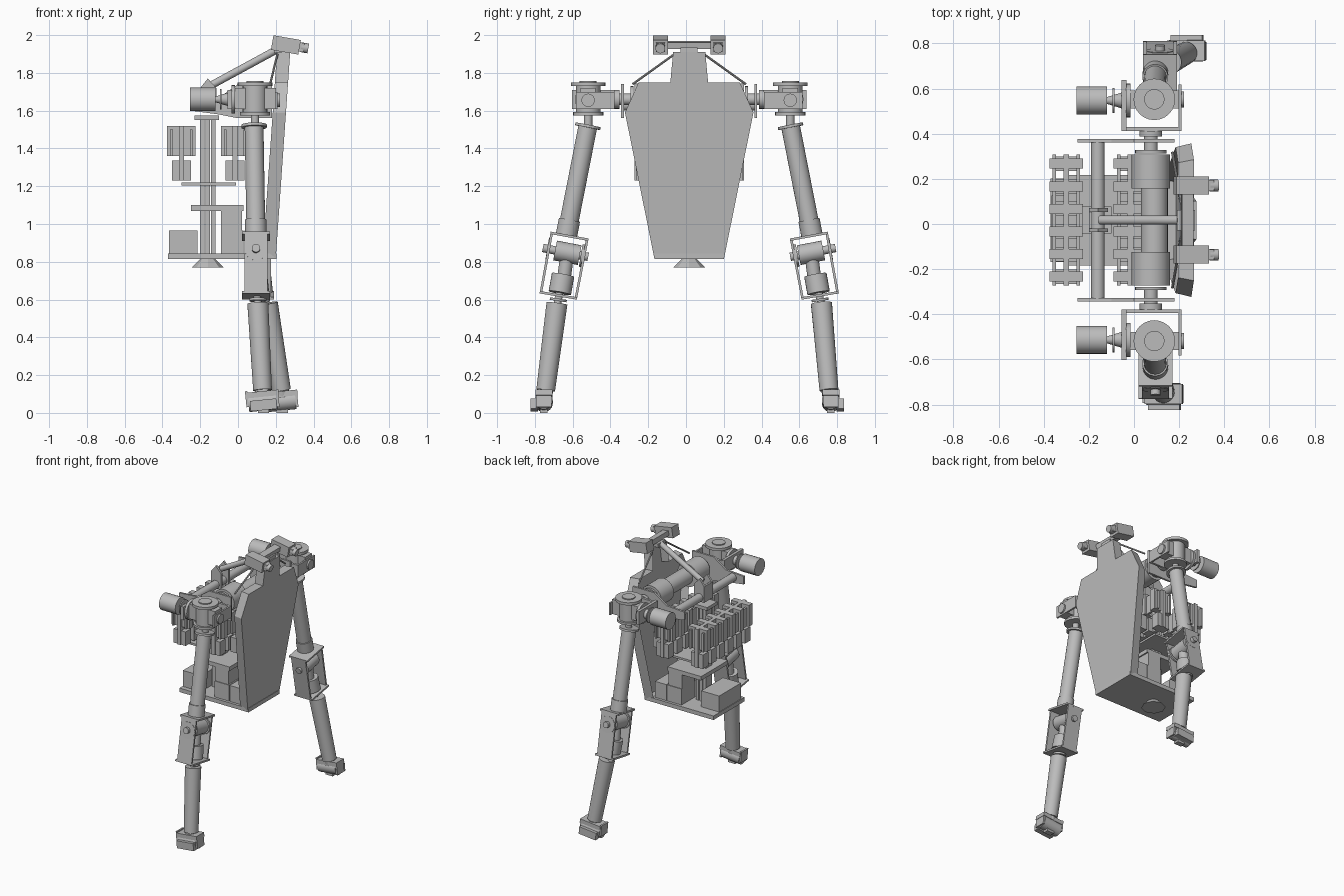
import bpy, bmesh, math
from mathutils import Vector

if "Cube" in bpy.data.objects:
    bpy.data.objects.remove(bpy.data.objects["Cube"])

grey = bpy.data.materials.new("machine_grey")
grey.use_nodes = True
COLOUR = (0.5, 0.5, 0.5, 1)
grey.diffuse_color = COLOUR
grey.node_tree.nodes["Principled BSDF"].inputs["Base Color"].default_value = COLOUR
C = 0.017  # sideways centre of the body


def finish(name, bm, smooth=False):
    bmesh.ops.recalc_face_normals(bm, faces=bm.faces)
    me = bpy.data.meshes.new(name)
    bm.to_mesh(me)
    bm.free()
    me.materials.append(grey)
    ob = bpy.data.objects.new(name, me)
    bpy.context.collection.objects.link(ob)
    if smooth:
        bpy.ops.object.select_all(action="DESELECT")
        ob.select_set(True)
        bpy.context.view_layer.objects.active = ob
        bpy.ops.object.shade_smooth_by_angle()
    return ob


def box(name, x, y, z, tilt=0):
    bm = bmesh.new()
    bmesh.ops.create_cube(bm, size=1)
    ob = finish(name, bm)
    ob.location = [sum(r) / 2 for r in (x, y, z)]
    ob.scale = [abs(r[1] - r[0]) for r in (x, y, z)]
    ob.rotation_euler.y = tilt
    return ob


def rod(name, p, q, r, r2=None, n=24):
    p, q = Vector(p), Vector(q)
    bm = bmesh.new()
    bmesh.ops.create_cone(bm, cap_ends=True, segments=n, radius1=r,
                          radius2=r if r2 is None else r2, depth=(q - p).length)
    ob = finish(name, bm, True)
    ob.location = (p + q) / 2
    ob.rotation_euler = (q - p).to_track_quat("Z", "Y").to_euler()
    return ob


def prism(name, pts, axis, lo, hi):
    """Extrude a flat outline along one axis."""
    def place(p, d):
        v = list(p)
        v.insert(axis, d)
        return v
    bm = bmesh.new()
    a = [bm.verts.new(place(p, lo)) for p in pts]
    b = [bm.verts.new(place(p, hi)) for p in pts]
    bm.faces.new(a)
    bm.faces.new(b)
    for i in range(len(pts)):
        j = (i + 1) % len(pts)
        bm.faces.new((a[i], a[j], b[j], b[i]))
    return finish(name, bm)


def strip(name, p, q, t, lo, hi):
    """Flat strip from p to q in the y-z plane, with depth along x."""
    p, q = Vector(p), Vector(q)
    d = (q - p).normalized() * t / 2
    n = Vector((-d.y, d.x))
    prism(name, [p - d + n, p - d - n, q + d - n, q + d + n], 0, lo, hi)


# Chest shell: leaning shield, hollow at the back
half = [(0.185, 0.82), (0.34, 1.59), (0.268, 1.75), (0.1, 1.75), (0.085, 1.91)]
outline = half + [(-y, z) for y, z in reversed(half)]
chest = prism("chest_shell", outline, 0, -0.07, 0)
bm = bmesh.new()
bm.from_mesh(chest.data)
bm.faces.ensure_lookup_table()
back = min(bm.faces, key=lambda f: f.calc_center_median().x)
for v in back.verts:
    v.co.y *= 0.95
bmesh.ops.inset_region(bm, faces=[back], thickness=0.015)
for v in back.verts:
    v.co.x += 0.055
for v in bm.verts:
    v.co.x += 0.2 + 0.07 * (v.co.z - 0.82)
    v.co.y += C
bm.to_mesh(chest.data)
bm.free()

# Base tray, underside flare, battery boxes and shelves
box("base_tray", (-0.37, 0.205), (C - 0.185, C + 0.185), (0.815, 0.845))
rod("base_flare", (-0.16, C, 0.77), (-0.16, C, 0.82), 0.085, 0.035, 8)
for i in (-1, 1):
    y = C + i * 0.085
    box("front_battery", (-0.09, 0.03), (y - 0.08, y + 0.08), (0.845, 0.965))
    box("middle_battery", (0.035, 0.13), (y - 0.08, y + 0.08), (0.845, 0.965))
    box("upper_battery", (-0.09, 0.02), (y - 0.075, y + 0.075), (0.965, 1.07))
box("rear_battery", (-0.365, -0.215), (C - 0.15, C + 0.11), (0.845, 0.965))
box("lower_shelf", (-0.25, 0.03), (C - 0.16, C + 0.16), (1.07, 1.1))
box("rack_shelf", (-0.3, -0.01), (C - 0.2, C + 0.2), (1.205, 1.22))
box("column_cap", (-0.23, -0.1), (C - 0.06, C + 0.06), (1.55, 1.575))

# Spine made of slim posts
for x in (-0.19, -0.16, -0.13):
    box("spine_post", (x - 0.012, x + 0.012), (C - 0.035, C + 0.035), (0.845, 1.56))

# Electronics racks behind and in front of the spine
for x in (-0.3, -0.015):
    box("rack_spine", (x - 0.013, x + 0.013), (C - 0.29, C + 0.29), (1.23, 1.52))
    for s in (-1, 1):
        box("rack_wall", *[(x + s * 0.045, x + s * 0.06), (C - 0.29, C + 0.29), (1.36, 1.5)])
    for i in range(6):
        y = C - 0.25 + i * 0.1
        box("rack_fin", (x - 0.075, x + 0.075), (y - 0.022, y + 0.022), (1.36, 1.52))
        box("rack_plug", (x - 0.05, x + 0.05), (y - 0.032, y + 0.032), (1.23, 1.335))
box("inner_module", (0.05, 0.135), (C - 0.18, C + 0.18), (1.23, 1.34))

# Cross bar, central drive and boom
rod("cross_bar", (-0.16, C - 0.35, 1.63), (-0.16, C + 0.35, 1.63), 0.03)
rod("central_drive", (0.09, C - 0.14, 1.65), (0.09, C + 0.14, 1.65), 0.06)
for s in (-1, 1):
    y = C + s * 0.045
    box("boom_clamp", (-0.2, -0.115), (y - 0.008, y + 0.008), (1.6, 1.72))
    prism("boom_ear", [(-0.2, 1.72), (-0.115, 1.72), (-0.16, 1.77)], 1, y - 0.008, y + 0.008)
box("boom_clamp_back", (-0.2, -0.185), (C - 0.05, C + 0.05), (1.6, 1.72))
rod("boom", (-0.15, C, 1.73), (0.2, C, 1.92), 0.02)

# Head: two cameras on a bar
TILT = 0.17
box("head_bar", (0.21, 0.26), (C - 0.12, C + 0.12), (1.93, 1.965), TILT)
box("head_mount", (0.19, 0.27), (C - 0.045, C + 0.045), (1.905, 1.935))
for s in (-1, 1):
    y = C + s * 0.153
    box("camera", (0.18, 0.327), (y - 0.04, y + 0.04), (1.909, 1.987), TILT)
    box("lens_collar", (0.32, 0.35), (y - 0.024, y + 0.024), (1.912, 1.96), TILT)
    rod("lens", (0.335, y, 1.936), (0.372, y, 1.929), 0.026)
    rod("head_stay", (0.21, C + s * 0.07, 1.905), (0.17, C + s * 0.3, 1.74), 0.006, n=8)

for s in (-1, 1):
    def Y(d):
        return C + s * d

    def span(a, b):
        return tuple(sorted((Y(a), Y(b))))

    # Shoulder drive inside the body
    rod("shoulder_drive", (0.075, Y(0.14), 1.66), (0.075, Y(0.29), 1.66), 0.085)
    rod("drive_flange", (0.075, Y(0.295), 1.66), (0.075, Y(0.31), 1.66), 0.07)
    rod("shoulder_axle", (0.075, Y(0.3), 1.66), (0.075, Y(0.4), 1.66), 0.03)
    rod("axle_collar", (0.075, Y(0.37), 1.66), (0.075, Y(0.395), 1.66), 0.05)
    prism("side_plate", [(-0.25, 1.6), (-0.1, 1.58), (0.0, 1.56), (0.18, 1.56), (0.18, 1.74),
                         (0.0, 1.74), (-0.1, 1.67), (-0.25, 1.66)], 1, *span(0.345, 0.36))

    # Shoulder yoke and its side motor
    box("yoke_web", (-0.055, 0.21), span(0.395, 0.412), (1.61, 1.7))
    box("yoke_rear_arm", (-0.055, -0.033), span(0.395, 0.62), (1.61, 1.71))
    box("yoke_front_arm", (0.197, 0.21), span(0.395, 0.6), (1.61, 1.7))
    rod("shoulder_motor", (-0.255, Y(0.53), 1.66), (-0.12, Y(0.53), 1.66), 0.062)
    rod("motor_disc", (-0.095, Y(0.53), 1.66), (-0.087, Y(0.53), 1.66), 0.055)
    rod("motor_cone", (-0.12, Y(0.53), 1.66), (-0.055, Y(0.53), 1.66), 0.015, 0.035)
    rod("yoke_bearing", (-0.035, Y(0.53), 1.66), (-0.015, Y(0.53), 1.66), 0.075)

    # Shoulder joint body
    joint = Vector((0.09, Y(0.535), 0))
    for name, a, b, r in (("joint_body", 1.59, 1.73, 0.065), ("joint_top", 1.73, 1.75, 0.092),
                          ("joint_cap", 1.745, 1.757, 0.045), ("joint_bottom", 1.575, 1.592, 0.08),
                          ("joint_neck", 1.5, 1.58, 0.022)):
        rod(name, joint + Vector((0, 0, a)), joint + Vector((0, 0, b)), r)
    box("joint_cross", (-0.02, 0.2), span(0.495, 0.575), (1.61, 1.72))
    rod("joint_pivot", (0.19, Y(0.535), 1.655), (0.222, Y(0.535), 1.655), 0.035)

    # Upper arm
    top, low = Vector((0.085, Y(0.535), 1.525)), Vector((0.095, Y(0.65), 0.94))
    rod("upper_arm", top, low, 0.05)
    rod("upper_arm_flange", top, top.lerp(low, 0.025), 0.068)
    rod("upper_arm_sleeve", top.lerp(low, 0.86), low, 0.057)

    # Elbow frame
    fx = 0.095 if s < 0 else 0.115
    a, b = (Y(0.54), 0.918), (Y(0.728), 0.952)
    c, d = (Y(0.785), 0.638), (Y(0.6), 0.607)
    for name, p, q, w in (("frame_top", a, b, 0.075), ("frame_outer", b, c, 0.06),
                          ("frame_bottom", c, d, 0.075), ("frame_inner", d, a, 0.06)):
        strip("elbow_" + name, p, q, 0.013, fx - w, fx + w)
    rod("elbow_motor", (fx, Y(0.58), 0.835), (fx, Y(0.71), 0.86), 0.053)
    rod("elbow_shaft", (fx, Y(0.535), 0.826), (fx, Y(0.775), 0.873), 0.022)
    for e in (0.562, 0.74):
        z = 0.835 + (e - 0.58) * 0.19
        rod("elbow_disc", (fx, Y(e), z), (fx, Y(e + 0.012), z + 0.002), 0.06)
    rod("elbow_link", (fx, Y(0.647), 0.83), (fx, Y(0.665), 0.7), 0.036)
    rod("wrist_drive", (fx, Y(0.668), 0.73), (fx + 0.01, Y(0.685), 0.635), 0.06)
    rod("wrist_neck", (fx + 0.005, Y(0.685), 0.64), (fx + 0.01, Y(0.7), 0.57), 0.02)
    rod("wrist_disc", (fx + 0.01, Y(0.692), 0.605), (fx + 0.01, Y(0.694), 0.592), 0.045)

    # Forearm: each one leans by its own amount
    wrist = Vector((0.105 if s < 0 else 0.155, Y(0.7), 0.58))
    hand = Vector((0.13 if s < 0 else 0.23, Y(0.76 if s < 0 else 0.74), 0.12))
    rod("forearm", wrist, hand, 0.056, 0.05)
    rod("forearm_tip", hand, hand + Vector((0.005, s * 0.008, -0.05)), 0.04)

    # Hand: crosswise roller in a bracket with a flat finger
    hx, hy = hand.x + 0.005, hand.y + s * 0.01
    rod("hand_roller", (hx - 0.08, hy, 0.052), (hx + 0.07, hy, 0.068), 0.048)
    box("hand_bracket", (hx - 0.088, hx + 0.08), (hy - 0.045, hy + 0.045), (0.085, 0.115), -0.1)
    for x in (hx - 0.088, hx + 0.075):
        box("hand_cheek", (x - 0.006, x + 0.006), (hy - 0.04, hy + 0.04), (0.03, 0.115), -0.1)
    box("finger", (hx - 0.07, hx + 0.07), tuple(sorted((hy + s * 0.03, hy + s * 0.07))), (0.015, 0.07), -0.1)
    box("heel", (hx - 0.03, hx + 0.03), (hy - 0.02, hy + 0.02), (0, 0.03))
